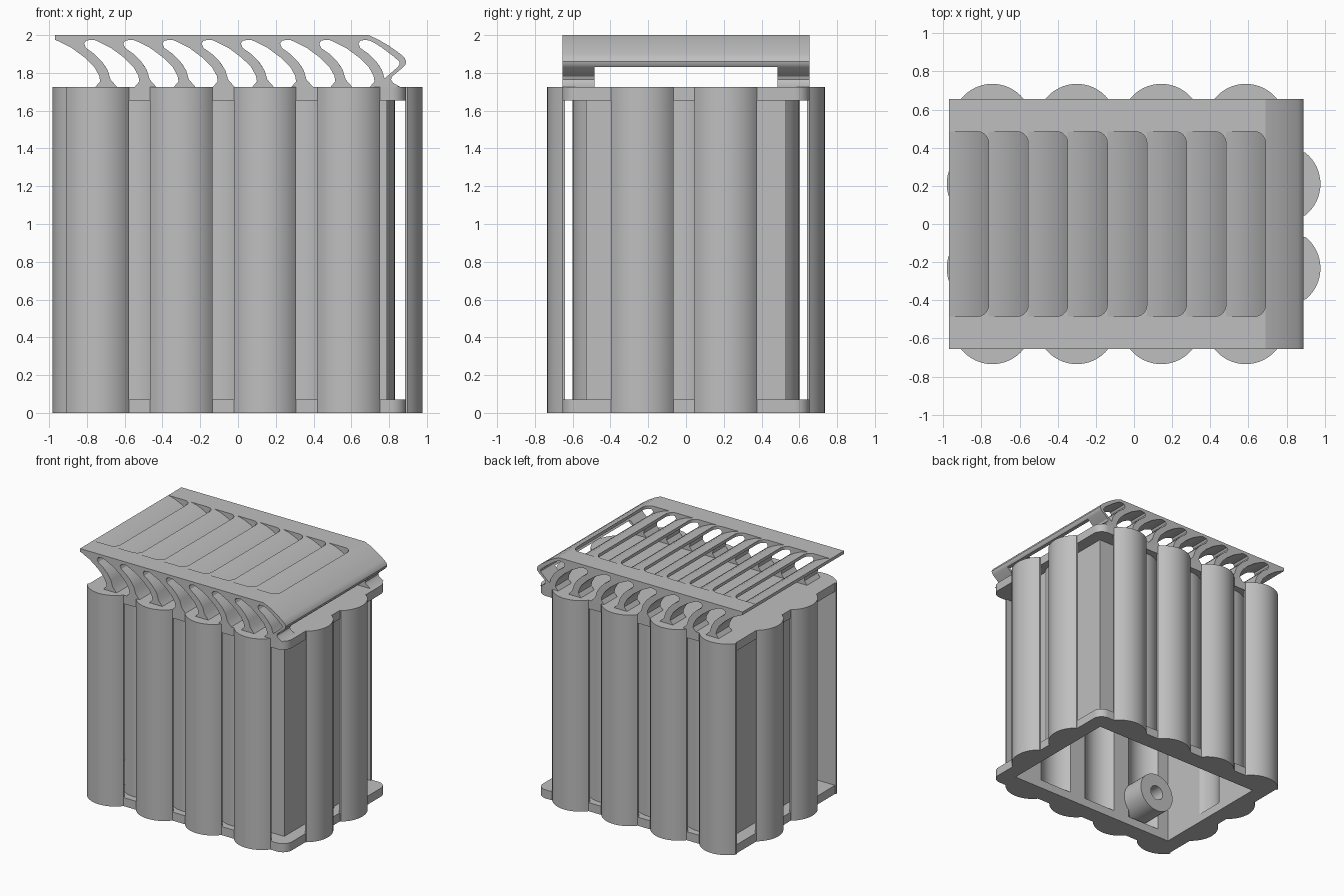
import bpy, bmesh, math

cube = bpy.data.objects.get("Cube")
if cube:
    bpy.data.objects.remove(cube, do_unlink=True)

grey = bpy.data.materials.new("plain grey")
grey.use_nodes = True
tone = (0.52, 0.52, 0.52, 1)
grey.diffuse_color = tone
grey.node_tree.nodes["Principled BSDF"].inputs["Base Color"].default_value = tone


def smooth(ob):
    bpy.ops.object.select_all(action="DESELECT")
    ob.select_set(True)
    bpy.context.view_layer.objects.active = ob
    bpy.ops.object.shade_smooth_by_angle(angle=math.radians(30))


def prism(name, pts, lo, hi, axis="z"):
    """Extrude a 2D outline along z (outline in xy) or y (outline in xz)."""
    bm = bmesh.new()
    place = (lambda u, v, w: (u, v, w)) if axis == "z" else (lambda u, v, w: (u, w, v))
    a = [bm.verts.new(place(u, v, lo)) for u, v in pts]
    b = [bm.verts.new(place(u, v, hi)) for u, v in pts]
    n = len(pts)
    bm.faces.new(a)
    bm.faces.new(b[::-1])
    for i in range(n):
        bm.faces.new((a[i], b[i], b[(i + 1) % n], a[(i + 1) % n]))
    bmesh.ops.recalc_face_normals(bm, faces=bm.faces)
    mesh = bpy.data.meshes.new(name)
    bm.to_mesh(mesh)
    bm.free()
    ob = bpy.data.objects.new(name, mesh)
    bpy.context.collection.objects.link(ob)
    mesh.materials.append(grey)
    smooth(ob)
    return ob


def rect(x1, y1, x2, y2):
    return [(x1, y1), (x2, y1), (x2, y2), (x1, y2)]


def arc(cx, cy, r, start, end, steps):
    angles = [math.radians(start + (end - start) * i / steps) for i in range(steps + 1)]
    return [(cx + r * math.cos(t), cy + r * math.sin(t)) for t in angles]


def cut(ob, cutter):
    bpy.context.view_layer.objects.active = ob
    mod = ob.modifiers.new("cut", "BOOLEAN")
    mod.operation = "DIFFERENCE"
    mod.solver = "EXACT"
    mod.object = cutter
    bpy.ops.object.modifier_apply(modifier=mod.name)
    bpy.data.objects.remove(cutter, do_unlink=True)
    smooth(ob)


DECK = 1.725
RIM = 0.07
EX, EY = 0.89, 0.655      # rim edges
IX, IY = 0.79, 0.53       # outer flats of the inner wall
SHEET = 0.02              # inner wall thickness
R = 0.21                  # radius of all columns

# Rim plates: open ring below, solid deck above
plate = ([(-0.9, EY), (-0.9, -EY)] + arc(EX - 0.08, -EY + 0.08, 0.08, -90, 0, 8)
         + arc(EX - 0.08, EY - 0.08, 0.08, 0, 90, 8))
base_ring = prism("base_ring", plate, 0, RIM)
ox, oy = IX - SHEET, IY - SHEET
cut(base_ring, prism("opening", rect(-ox, -oy, ox, oy), -0.1, 0.2))
prism("top_deck", plate, DECK - RIM, DECK)


# Corrugated inner wall, bulging outwards at the gaps between the columns
def wall_outline(t):
    fx, fy, r = IX - t, IY - t, R - t
    cx, cy = 0.62, 0.39
    hx = math.degrees(math.acos((fx - cx) / r))
    hy = math.degrees(math.acos((fy - cy) / r))
    gaps = [-0.522, -0.079, 0.363]
    pts = [(-fx, -fy)]
    for x in gaps:
        pts += arc(x, -cy, r, -90 - hy, -90 + hy, 12)
    pts += [(fx, -fy)] + arc(cx, -0.011, r, -hx, hx, 12) + [(fx, fy)]
    for x in reversed(gaps):
        pts += arc(x, cy, r, 90 - hy, 90 + hy, 12)
    return pts + [(-fx, fy)] + arc(-cx, -0.011, r, 180 - hx, 180 + hx, 12)


wall = prism("inner_wall", wall_outline(0), RIM, DECK - RIM)
cut(wall, prism("cavity", wall_outline(SHEET), 0, DECK))

# Rounded outer columns: shallow circular segments
half = math.degrees(math.asin(0.165 / R))


def column(name, cx, cy, facing):
    pts = arc(cx, cy, R, facing - half, facing + half, 16)
    t = math.radians(facing)
    back = [(x - 0.015 * math.cos(t), y - 0.015 * math.sin(t)) for x, y in (pts[-1], pts[0])]
    prism(name, pts + back, 0, DECK)


for i in range(4):
    x = -0.743 + 0.443 * i
    column("front_column", x, -0.735 + R, -90)
    column("back_column", x, 0.735 - R, 90)
for y in (-0.232, 0.21):
    column("left_column", 0.978 - R, y, 0)
    column("right_column", -0.982 + R, y, 180)

# Hollow spigot on the inside of the front wall
spigot = prism("spigot", arc(-0.49, 0.24, 0.16, 0, 352.5, 47), -0.585, -0.31, "y")
cut(spigot, prism("bore", arc(-0.49, 0.24, 0.06, 0, 348.75, 31), -0.55, -0.2, "y"))

# Louvred canopy
START, PITCH, COUNT = -0.97, 0.2075, 8
SLOT = 0.485
blade_right = [(0.19, 1.975), (0.165, 1.97), (0.155, 1.955), (0.165, 1.932), (0.21, 1.9),
               (0.25, 1.86), (0.28, 1.815), (0.295, 1.765), (0.33, DECK)]
blade_left = [(0.215, DECK), (0.24, 1.755), (0.235, 1.785), (0.21, 1.83), (0.16, 1.88),
              (0.09, 1.932), (0.02, 1.967), (0.0, 1.975)]
comb = [(START, 2.0), (0.69, 2.0), (0.705, 1.97)]
for i in reversed(range(COUNT)):
    x0 = START + PITCH * i
    comb += [(x0 + x, z) for x, z in blade_right + blade_left]

# Folded nose at the left end, with arms back to the deck
nose_out = [(0.69, 2.0), (0.74, 1.978), (0.8, 1.943), (0.86, 1.9), (0.882, 1.88),
            (0.89, 1.86), (0.887, 1.845), (0.875, 1.83)]
nose_in = [(0.845, 1.83), (0.856, 1.845), (0.855, 1.86), (0.82, 1.89), (0.76, 1.935),
           (0.72, 1.96), (0.69, 1.975)]
arm = [(0.815, 1.78), (0.81, 1.765), (0.82, 1.748), (0.86, DECK), (0.735, DECK), (0.76, 1.757)]
for s, side in ((-1, "front"), (1, "back")):
    lo, hi = sorted((s * SLOT, s * EY))
    prism(side + "_louvre_end", comb, lo, hi, "y")
    prism(side + "_nose_arm", nose_out + arm + nose_in, lo, hi, "y")
prism("nose", nose_out + nose_in, -SLOT, SLOT, "y")

# Slats spanning between the louvre ends, with rounded slot corners
slat = [(0, 2.0), (0.06, 1.985), (0.12, 1.958), (0.165, 1.932), (0.21, 1.9), (0.25, 1.86),
        (0.271, 1.83), (0.21, 1.83), (0.16, 1.88), (0.09, 1.932), (0.02, 1.967), (0, 1.975)]
FILLET = 0.06
for i in range(COUNT):
    x0 = START + PITCH * i
    prism("slat", [(x0 + x, z) for x, z in slat], -SLOT, SLOT, "y")
    xr = x0 + PITCH
    curve = arc(xr - FILLET, SLOT - FILLET, FILLET, 0, 90, 6)
    for s in (-1, 1):
        prism("slot_corner", [(x, s * y) for x, y in curve + [(xr, SLOT)]], 1.975, 2.0)
